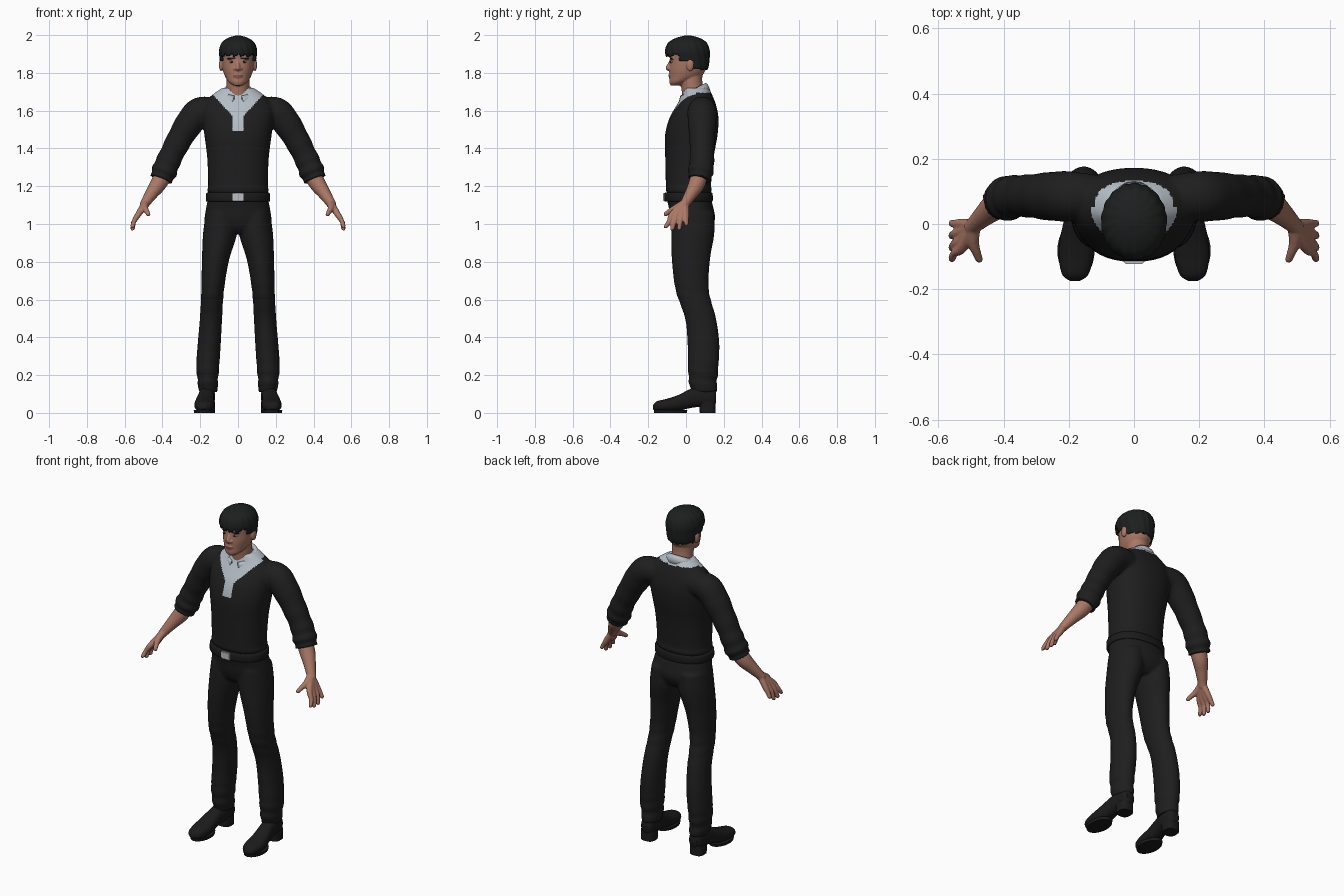
import bpy, bmesh, math
from mathutils import Vector, Matrix

if "Cube" in bpy.data.objects:
    bpy.data.objects.remove(bpy.data.objects["Cube"])


def material(name, *rgb):
    mat = bpy.data.materials.new(name)
    mat.use_nodes = True
    mat.diffuse_color = (*rgb, 1)
    mat.node_tree.nodes["Principled BSDF"].inputs["Base Color"].default_value = (*rgb, 1)
    return mat


WOOL = material("black wool", .013, .013, .013)
CLOTH = material("black trouser cloth", .013, .013, .014)
LEATHER = material("black leather", .011, .011, .011)
HAIR = material("black hair", .012, .014, .014)
SKIN = material("skin", .40, .185, .13)
LIPS = material("lips", .27, .11, .085)
SHIRT = material("pale grey shirt", .46, .51, .56)
METAL = material("buckle metal", .50, .52, .54)
WHITE = material("eye white", .55, .52, .50)


def dense(points, steps):
    """Smooth curve through tuples of any length."""
    pts = [Vector(p) for p in points]
    out = []
    for i in range(len(pts) - 1):
        a, b, c, d = pts[max(i - 1, 0)], pts[i], pts[i + 1], pts[min(i + 2, len(pts) - 1)]
        for k in range(steps):
            t = k / steps
            out.append(b + (c - a) * (t / 2) + (a * 2 - b * 5 + c * 4 - d) * (t * t / 2)
                       + (b * 3 - a - c * 3 + d) * (t ** 3 / 2))
    return out + [pts[-1]]


def skin_rings(bm, rings):
    loops = [[bm.verts.new(p) for p in ring] for ring in rings]
    n = len(loops[0])
    for low, high in zip(loops, loops[1:]):
        for i in range(n):
            j = (i + 1) % n
            bm.faces.new((low[i], low[j], high[j], high[i]))
    bm.faces.new(loops[0])
    bm.faces.new(loops[-1])


def power(v, e):
    return math.copysign(abs(v) ** e, v)


def loft(bm, sections, side=1, axis="z", steps=5, n=40, e=1.0, wave=None):
    """Sections: position on axis, centre a, centre b, radius a, radius b."""
    rings = []
    for t, a, b, ra, rb in dense(sections, steps):
        ring = []
        for i in range(n):
            ang = math.tau * i / n
            f = 1 + (wave(t, ang) if wave else 0)
            u = side * (a + ra * f * power(math.cos(ang), e))
            v = b + rb * f * power(math.sin(ang), e)
            ring.append((u, v, t) if axis == "z" else (u, t, v))
        rings.append(ring)
    skin_rings(bm, rings)


def tube(bm, path, side=1, n=20, steps=6, fold=0.0):
    """Path: x, y, z, radius. Folds grow toward the end."""
    pts = dense(path, steps)
    rings = []
    for i, p in enumerate(pts):
        way = (pts[min(i + 1, len(pts) - 1)] - pts[max(i - 1, 0)]).to_3d()
        turn = way.to_track_quat("Z", "Y")
        r = p[3] * (1 + fold * (i / len(pts)) ** 2 * math.sin(i * 1.1))
        ring = []
        for k in range(n):
            ang = math.tau * k / n
            q = p.to_3d() + turn @ Vector((r * math.cos(ang), r * math.sin(ang), 0))
            ring.append((side * q.x, q.y, q.z))
        rings.append(ring)
    skin_rings(bm, rings)


def ball(bm, place, size):
    bmesh.ops.create_uvsphere(bm, u_segments=20, v_segments=12, radius=1,
                              matrix=Matrix.LocRotScale(Vector(place), None, Vector(size)))


def finish(name, bm, mats, voxel=0, smooth=0, solid=0, rule=None, soft=True):
    bmesh.ops.recalc_face_normals(bm, faces=bm.faces)
    mesh = bpy.data.meshes.new(name)
    bm.to_mesh(mesh)
    bm.free()
    obj = bpy.data.objects.new(name, mesh)
    bpy.context.collection.objects.link(obj)
    if voxel:
        mod = obj.modifiers.new("Blend", "REMESH")
        mod.mode, mod.voxel_size = "VOXEL", voxel
    if smooth:
        mod = obj.modifiers.new("Relax", "SMOOTH")
        mod.factor, mod.iterations = .5, smooth
    if solid:
        mod = obj.modifiers.new("Thickness", "SOLIDIFY")
        mod.thickness, mod.offset = solid, -1
    graph = bpy.context.evaluated_depsgraph_get()
    obj.data = bpy.data.meshes.new_from_object(obj.evaluated_get(graph))
    obj.modifiers.clear()
    for mat in mats:
        obj.data.materials.append(mat)
    for face in obj.data.polygons:
        face.use_smooth = soft
        face.material_index = rule(face.center) if rule else 0
    return obj


SIDES = (1, -1)

# Sweater: torso and folded sleeves blended together, shirt front by rule
bm = bmesh.new()
loft(bm, [(1.16, 0, .015, .155, .113), (1.18, 0, .015, .163, .122), (1.21, 0, .013, .158, .12),
          (1.35, 0, .018, .163, .128), (1.47, 0, .028, .178, .139), (1.56, 0, .042, .19, .13),
          (1.63, 0, .055, .185, .104), (1.68, 0, .06, .14, .08), (1.72, 0, .055, .085, .065)], e=.9)
for s in SIDES:
    tube(bm, [(.11, .085, 1.6, .065), (.2, .085, 1.595, .077), (.26, .085, 1.53, .074),
              (.32, .086, 1.43, .066), (.365, .085, 1.34, .064), (.39, .078, 1.28, .067),
              (.408, .07, 1.235, .058)], s, n=28, fold=.09)


def shirt_front(c):
    edge = .03 + max(0, c.z - 1.575) * .95
    return int(c.z > 1.695 or (c.y < .05 and c.z > 1.49 and abs(c.x) < edge))


finish("sweater", bm, (WOOL, SHIRT), voxel=.008, smooth=4, rule=shirt_front)

# Shirt collar: open folded band with two front points
bm = bmesh.new()
rows = []
for i in range(41):
    ang = math.radians(-74 + 328 * i / 40)
    c, d = math.cos(ang), math.sin(ang)
    point = max(0, -d) ** 4
    rows.append([bm.verts.new(p) for p in (
        (.062 * c, .034 + .062 * d, 1.69 + .035 * d),
        (.070 * c, .037 + .070 * d, 1.713 + .035 * d),
        (.090 * c, .041 + .078 * d, 1.698 + .035 * d),
        (.106 * c, .042 + .088 * d, 1.668 + .035 * d - .012 * point))])
for a, b in zip(rows, rows[1:]):
    for k in range(3):
        bm.faces.new((a[k], a[k + 1], b[k + 1], b[k]))
finish("collar", bm, (SHIRT,), solid=.006)

# Trousers: pelvis and legs, wrinkled near knee and hem
bm = bmesh.new()
loft(bm, [(1.14, 0, .013, .158, .118), (1.09, 0, .026, .168, .118), (1.03, 0, .036, .177, .118),
          (.98, 0, .036, .172, .10), (.95, 0, .036, .13, .07)], e=.9)


def wrinkle(z, ang):
    low = max(0, 1 - abs(z - .17) / .13) + .45 * max(0, 1 - abs(z - .62) / .12)
    return .045 * low * math.sin(z * 95 + 1.2 * math.sin(ang))


for s in SIDES:
    loft(bm, [(1.06, .088, .036, .082, .112), (.95, .095, .036, .09, .114), (.81, .119, .026, .072, .101),
              (.65, .134, .033, .06, .088), (.5, .143, .077, .059, .082), (.37, .152, .092, .061, .084),
              (.25, .16, .091, .061, .081), (.17, .16, .09, .054, .075), (.11, .158, .096, .05, .069)],
         s, steps=9, wave=wrinkle)
finish("trousers", bm, (CLOTH,), voxel=.008, smooth=4)

# Belt and buckle
bm = bmesh.new()
loft(bm, [(1.12, 0, .013, .166, .125), (1.125, 0, .013, .17, .129),
          (1.16, 0, .013, .169, .128), (1.166, 0, .013, .163, .123)], steps=2, e=.9)
finish("belt", bm, (LEATHER,))
bm = bmesh.new()
bmesh.ops.create_cube(bm, matrix=Matrix.LocRotScale(Vector((0, -.116, 1.143)), None, Vector((.058, .012, .044))))
bmesh.ops.bevel(bm, geom=bm.edges[:], offset=.003, segments=2, affect="EDGES")
finish("buckle", bm, (METAL,), soft=False)

# Shoes: upper, front sole and heel
bm = bmesh.new()
for s in SIDES:
    loft(bm, [(-.175, .181, .03, .014, .01), (-.155, .18, .035, .04, .026), (-.1, .178, .041, .053, .034),
              (-.04, .176, .053, .05, .042), (.02, .17, .075, .043, .05), (.08, .164, .088, .042, .055),
              (.14, .16, .085, .038, .05), (.16, .16, .085, .024, .032)], s, "y", n=28, e=.85)
    loft(bm, [(0, .178, -.082, .054, .086), (.016, .178, -.082, .057, .089)], s, steps=1, n=32)
    loft(bm, [(0, .163, .115, .041, .042), (.06, .163, .113, .042, .044)], s, steps=1, n=24, e=.7)
finish("shoes", bm, (LEATHER,))
bpy.context.view_layer.objects.active = bpy.data.objects["shoes"]
bpy.data.objects["shoes"].select_set(True)
bpy.ops.object.shade_smooth_by_angle(angle=math.radians(45))

# Forearms and hands: fingers fan out from the wrist
bm = bmesh.new()
fingers = [(-.072, -.106, .978), (-.048, -.073, .966), (-.023, -.036, .968), (0, .002, .99)]
for s in SIDES:
    tube(bm, [(.375, .08, 1.29, .045), (.42, .058, 1.215, .044), (.455, .03, 1.165, .035),
              (.485, .002, 1.12, .027), (.5, -.012, 1.095, .024)], s)
    for base, tip, low in fingers:
        tube(bm, [(.488, -.005, 1.115, .02), (.527, base, 1.052, .0165), (.55, (base + tip) / 2, 1.015, .0125),
                  (.558, tip, low + .008, .0115), (.558, tip, low, .005)], s, n=14)
    tube(bm, [(.49, -.01, 1.11, .02), (.493, -.055, 1.085, .018), (.482, -.09, 1.065, .0135),
              (.474, -.11, 1.05, .011), (.472, -.116, 1.045, .005)], s, n=14)
finish("forearms_and_hands", bm, (SKIN,), voxel=.005, smooth=2)

# Head: skull, jaw, neck, nose, ears and mouth blended together
bm = bmesh.new()
loft(bm, [(1.732, 0, -.055, .022, .026), (1.75, 0, -.038, .048, .05), (1.78, 0, -.005, .068, .083),
          (1.82, 0, .008, .081, .097), (1.87, 0, .014, .087, .1), (1.92, 0, .012, .087, .1),
          (1.96, 0, .012, .072, .085), (1.985, 0, .012, .04, .05)])
loft(bm, [(1.62, 0, .045, .066, .06), (1.7, 0, .036, .061, .058), (1.76, 0, .028, .06, .058),
          (1.83, 0, .03, .06, .06)])
tube(bm, [(0, -.076, 1.872, .008), (0, -.087, 1.847, .009), (0, -.096, 1.826, .012), (0, -.086, 1.816, .008)])
ball(bm, (0, -.08, 1.788), (.026, .014, .007))
ball(bm, (0, -.079, 1.777), (.022, .013, .007))
for s in SIDES:
    ball(bm, (.014 * s, -.087, 1.822), (.01, .01, .008))
    ball(bm, (.09 * s, .022, 1.842), (.011, .02, .033))
    ball(bm, (.033 * s, -.07, 1.877), (.027, .016, .007))


def face_paint(c):
    x = abs(c.x)
    if c.y < -.055 and .013 < x < .056 and abs(c.z - 1.879 + x * .06) < .005:
        return 1
    return 2 if c.y < -.077 and x < .026 and abs(c.z - 1.782) < .011 - x * .2 else 0


finish("head", bm, (SKIN, HAIR, LIPS), voxel=.004, smooth=2, rule=face_paint)

# Eyes
for name, mat, width, depth in (("eye_whites", WHITE, .014, -.076), ("irises", HAIR, .0065, -.081)):
    bm = bmesh.new()
    for s in SIDES:
        ball(bm, (.034 * s, depth, 1.858), (width, .006, .0058))
    finish(name, bm, (mat,))

# Hair: strand-waved cap trimmed to a jagged fringe, sideburns and nape
bm = bmesh.new()
loft(bm, [(1.79, 0, .03, .07, .068), (1.83, 0, .02, .088, .098), (1.88, 0, .01, .097, .114),
          (1.92, 0, .007, .1, .117), (1.96, 0, .008, .086, .101), (1.985, 0, .01, .053, .062),
          (1.998, 0, .01, .012, .014)], n=96, steps=9,
     wave=lambda z, ang: .014 * math.sin(17 * ang + 30 * z))


def hairline(c):
    jag = .007 * math.sin(c.x * 170 + 1) + .004 * math.sin(c.x * 330)
    if c.y < -.035:
        return 1.893 + jag
    return 1.865 if c.y < .04 else 1.818 + jag / 3


trim = [f for f in bm.faces if f.calc_center_median().z < hairline(f.calc_center_median())]
bmesh.ops.delete(bm, geom=trim, context="FACES")
finish("hair", bm, (HAIR,), solid=.012)
